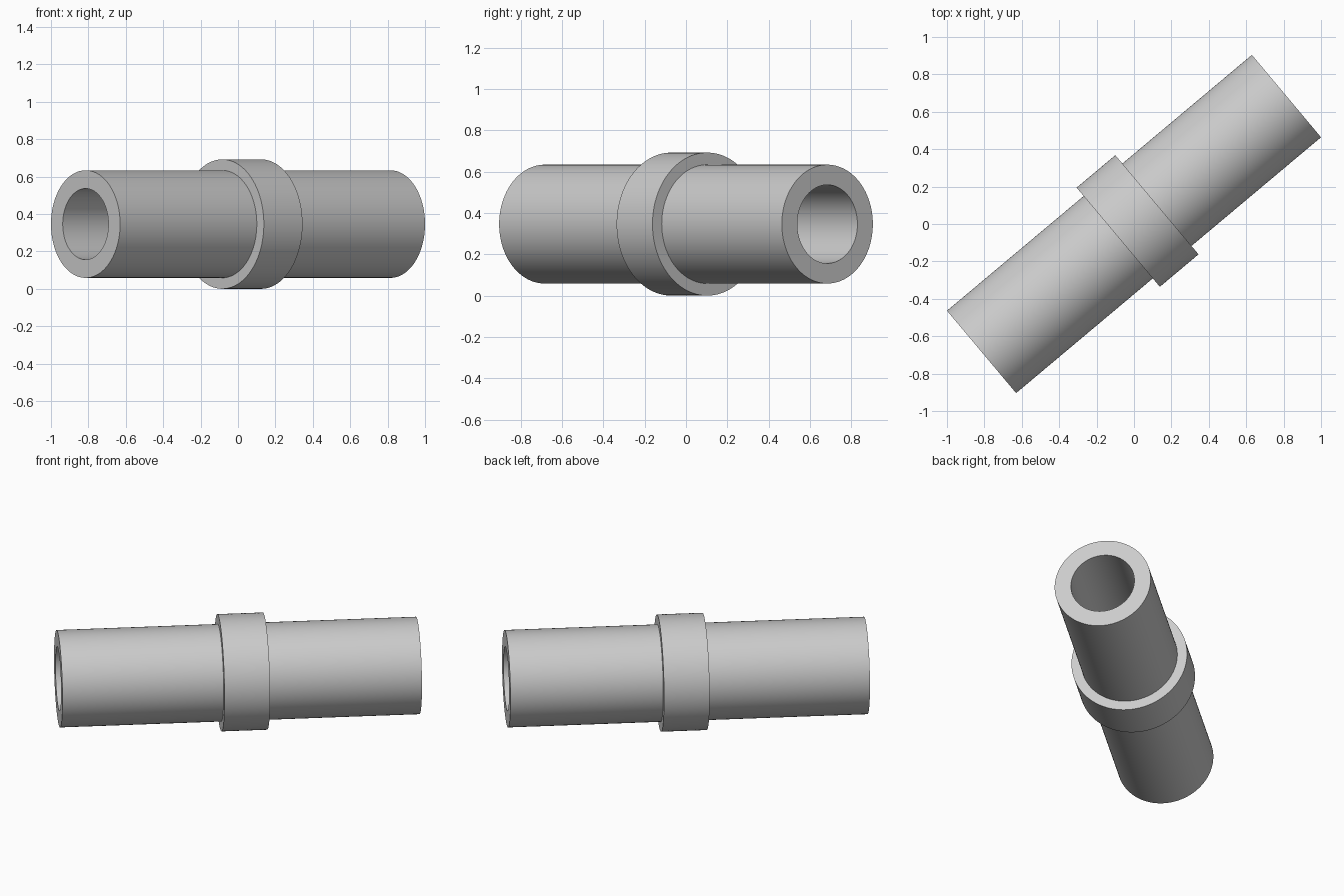
import bpy
import bmesh
from math import radians, pi
from mathutils import Matrix, Vector

cube = bpy.data.objects.get("Cube")
if cube:
    bpy.data.objects.remove(cube, do_unlink=True)

# Plain grey finish
grey = bpy.data.materials.new("light_grey")
grey.use_nodes = True
colour = (0.6, 0.6, 0.6, 1)
grey.diffuse_color = colour
grey.node_tree.nodes["Principled BSDF"].inputs["Base Color"].default_value = colour

# Main dimensions
half_length = 1.064
bore, pipe, collar = 0.19, 0.2875, 0.346
collar_start, collar_end = -0.11, 0.16


def lathe(name, profile, steps=128):
    """Spin a closed (along, radius) profile around the x axis."""
    bm = bmesh.new()
    verts = [bm.verts.new((along, 0, radius)) for along, radius in profile]
    edges = [bm.edges.new((verts[i - 1], verts[i])) for i in range(len(verts))]
    bmesh.ops.spin(bm, geom=verts + edges, cent=(0, 0, 0), axis=(1, 0, 0),
                   angle=2 * pi, steps=steps, use_merge=True)
    bmesh.ops.remove_doubles(bm, verts=bm.verts, dist=0.0001)
    bmesh.ops.recalc_face_normals(bm, faces=bm.faces)
    mesh = bpy.data.meshes.new(name)
    bm.to_mesh(mesh)
    bm.free()
    mesh.materials.append(grey)
    obj = bpy.data.objects.new(name, mesh)
    bpy.context.collection.objects.link(obj)
    return obj


# Hollow pipe with a raised collar, turned as one solid
tube = lathe("collared_pipe", [
    (-half_length, bore), (-half_length, pipe),
    (collar_start, pipe), (collar_start, collar),
    (collar_end, collar), (collar_end, pipe),
    (half_length, pipe), (half_length, bore),
])

# Lay the pipe diagonally, with the collar resting on the ground
tube.data.transform(Matrix.Translation(Vector((0, 0, collar)))
                    @ Matrix.Rotation(radians(40), 4, "Z"))

bpy.ops.object.select_all(action="DESELECT")
tube.select_set(True)
bpy.context.view_layer.objects.active = tube
bpy.ops.object.shade_smooth_by_angle(angle=radians(30))
